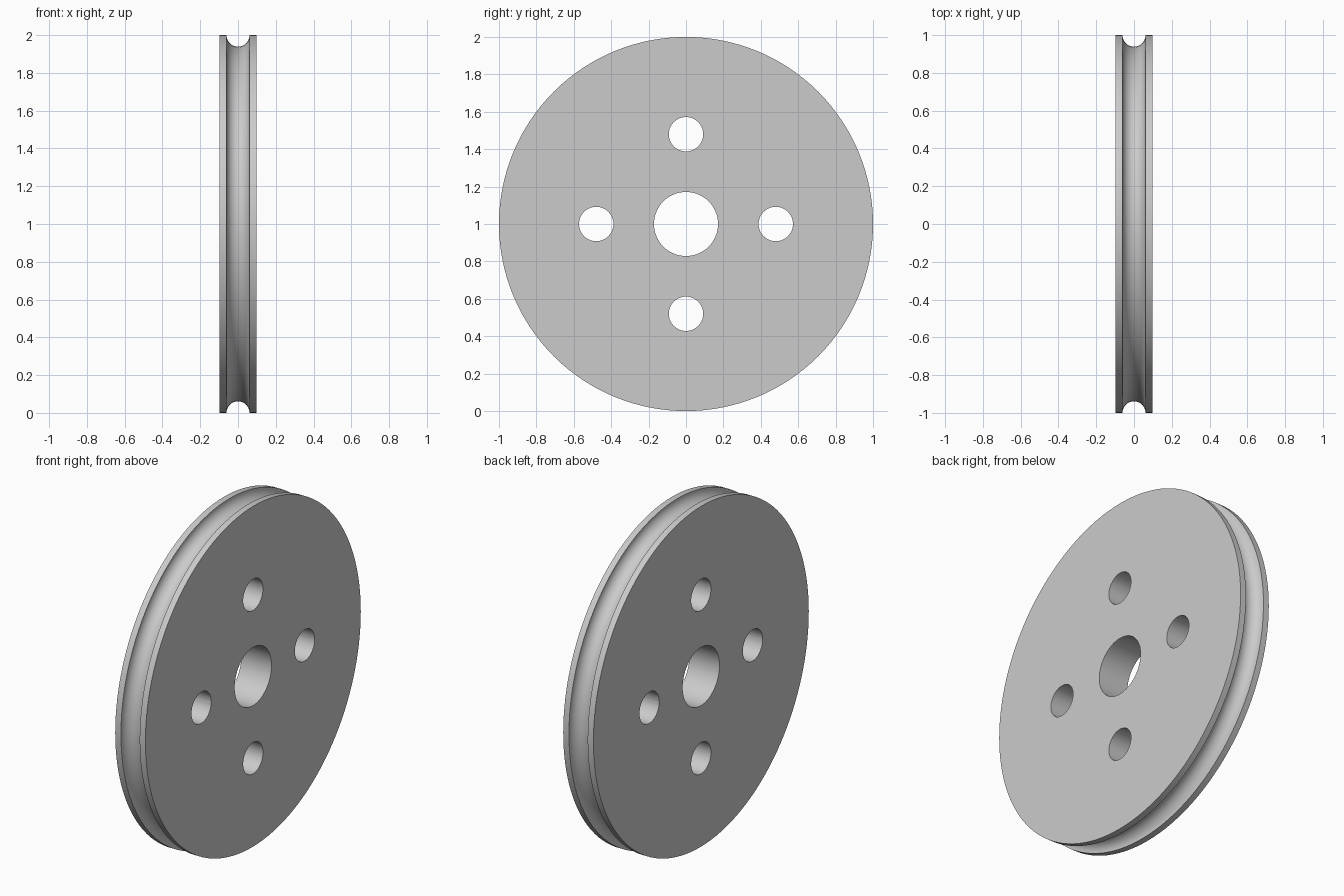
import bpy
import bmesh
from math import pi, sin, cos, radians
from mathutils import Matrix, Vector

RADIUS, HALF_WIDTH, BORE, GROOVE = 1.0, 0.098, 0.171, 0.061
HOLE_RADIUS, HOLE_ORBIT = 0.092, 0.48
SEGMENTS, GROOVE_STEPS = 128, 20

if "Cube" in bpy.data.objects:
    bpy.data.objects.remove(bpy.data.objects["Cube"])

# Plain grey finish
grey = bpy.data.materials.new("light grey")
grey.use_nodes = True
colour = (0.6, 0.6, 0.6, 1)
grey.diffuse_color = colour
grey.node_tree.nodes["Principled BSDF"].inputs["Base Color"].default_value = colour


def make_object(name, bm):
    bmesh.ops.recalc_face_normals(bm, faces=bm.faces)
    mesh = bpy.data.meshes.new(name)
    bm.to_mesh(mesh)
    bm.free()
    mesh.materials.append(grey)
    obj = bpy.data.objects.new(name, mesh)
    obj.location.z = RADIUS
    bpy.context.collection.objects.link(obj)
    return obj


# Pulley wheel: closed section with a half-round rim groove, turned about x
profile = [(-HALF_WIDTH, BORE), (-HALF_WIDTH, RADIUS)]
for i in range(GROOVE_STEPS + 1):
    a = pi * i / GROOVE_STEPS
    profile.append((-GROOVE * cos(a), RADIUS - GROOVE * sin(a)))
profile += [(HALF_WIDTH, RADIUS), (HALF_WIDTH, BORE)]

bm = bmesh.new()
verts = [bm.verts.new((x, 0, r)) for x, r in profile]
edges = [bm.edges.new((v, verts[i - 1])) for i, v in enumerate(verts)]
bmesh.ops.spin(bm, geom=verts + edges, cent=(0, 0, 0), axis=(1, 0, 0),
               angle=2 * pi, steps=SEGMENTS, use_merge=True)
bmesh.ops.remove_doubles(bm, verts=bm.verts, dist=1e-5)
wheel = make_object("pulley_wheel", bm)

# Four round holes around the bore
bm = bmesh.new()
for i in range(4):
    a = i * pi / 2
    centre = Vector((0, HOLE_ORBIT * cos(a), HOLE_ORBIT * sin(a)))
    bmesh.ops.create_cone(bm, cap_ends=True, segments=48, radius1=HOLE_RADIUS,
                          radius2=HOLE_RADIUS, depth=4 * HALF_WIDTH,
                          matrix=Matrix.Translation(centre) @ Matrix.Rotation(pi / 2, 4, "Y"))
cutter = make_object("hole_cutter", bm)
cutter.hide_render = True

cut = wheel.modifiers.new("round holes", "BOOLEAN")
cut.operation = "DIFFERENCE"
cut.solver = "EXACT"
cut.object = cutter

bpy.ops.object.select_all(action="DESELECT")
wheel.select_set(True)
bpy.context.view_layer.objects.active = wheel
bpy.ops.object.modifier_apply(modifier=cut.name)
bpy.data.objects.remove(cutter)
bpy.ops.object.shade_smooth_by_angle(angle=radians(30))
